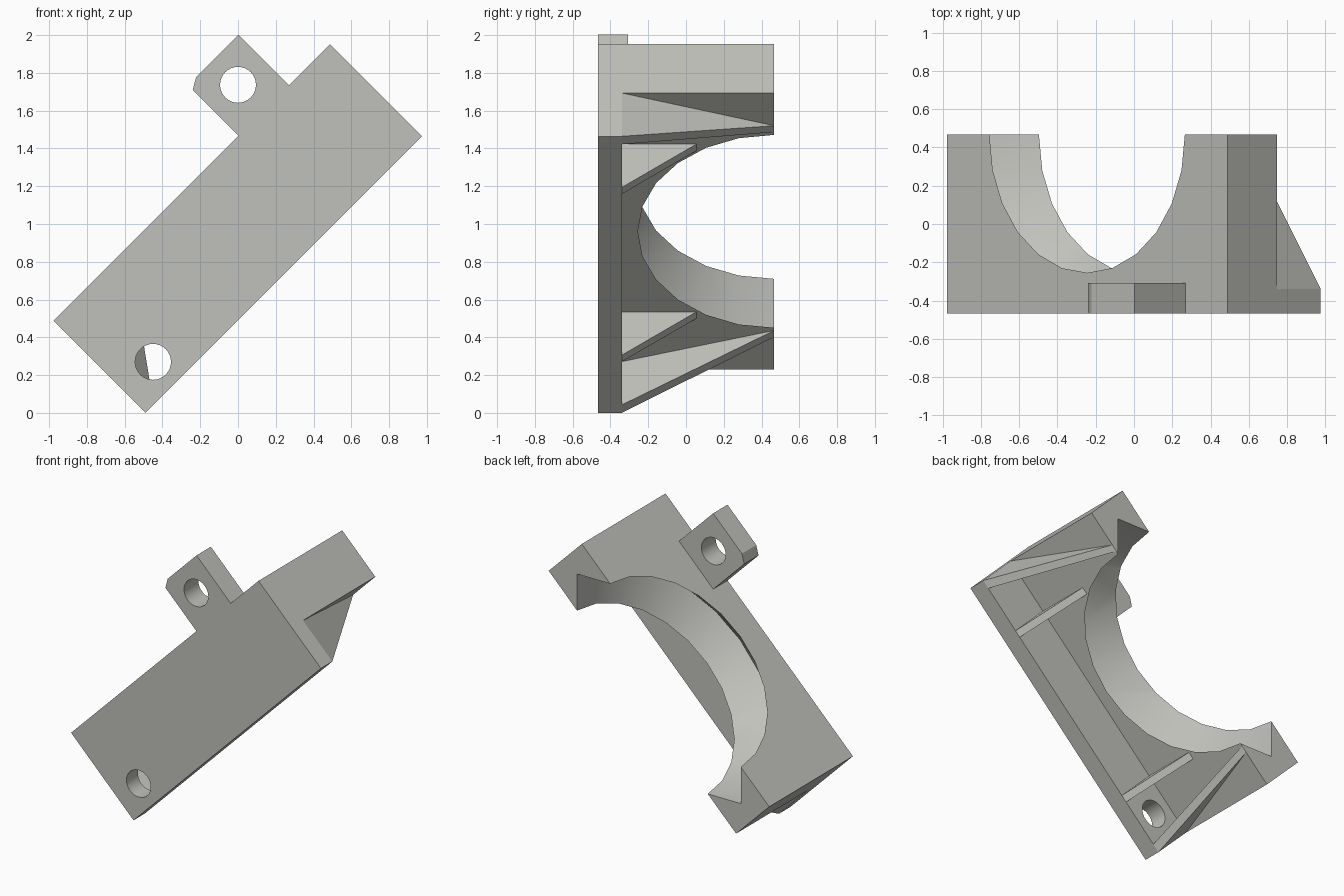
import bpy, bmesh, math
from mathutils import Matrix, Vector

if "Cube" in bpy.data.objects:
    bpy.data.objects.remove(bpy.data.objects["Cube"])

# Parts are made in an upright frame (length, depth, height), then tilted 45 degrees
TILT = Matrix.Rotation(math.radians(-45), 4, 'Y')
L0, L1 = -0.346, 1.725          # ends of the bracket
H0, HS, H1 = 0.346, 0.67, 1.036  # plate bottom, shelf underside, shelf top
F, P, B = -0.467, -0.34, 0.467   # front, back of plate, back of shelf
MID = (L0 + L1) / 2

grey = bpy.data.materials.new("light_grey")
grey.diffuse_color = (0.53, 0.53, 0.50, 1)
grey.use_nodes = True
grey.node_tree.nodes["Principled BSDF"].inputs["Base Color"].default_value = grey.diffuse_color


def finish(name, bm):
    bmesh.ops.recalc_face_normals(bm, faces=bm.faces)
    bm.transform(TILT)
    me = bpy.data.meshes.new(name)
    bm.to_mesh(me)
    bm.free()
    ob = bpy.data.objects.new(name, me)
    bpy.context.collection.objects.link(ob)
    me.materials.append(grey)
    return ob


def prism(name, pts, shift):
    """Extrude a closed outline of 3D points along a vector."""
    bm = bmesh.new()
    face = bm.faces.new([bm.verts.new(p) for p in pts])
    new = bmesh.ops.extrude_face_region(bm, geom=[face])["geom"]
    bmesh.ops.translate(bm, vec=shift, verts=[g for g in new if isinstance(g, bmesh.types.BMVert)])
    return finish(name, bm)


def combine(target, tool, op):
    mod = target.modifiers.new(tool.name, 'BOOLEAN')
    mod.operation, mod.object, mod.solver = op, tool, 'EXACT'
    bpy.context.view_layer.objects.active = target
    bpy.ops.object.modifier_apply(modifier=mod.name)
    bpy.data.objects.remove(tool)


# L-shaped body: front plate with a shelf along its upper half
section = [(F, H0), (P, H0), (P, HS), (B, HS), (B, H1), (F, H1)]
body = prism("bracket_body", [(L0, y, h) for y, h in section], (L1 - L0, 0, 0))

# Mounting tab with one clipped corner
outline = [(1.039, 0.98), (1.418, 0.98), (1.418, 1.414), (1.10, 1.414), (1.039, 1.378)]
tab = prism("tab", [(u, F, h) for u, h in outline], (0, 0.16, 0))
combine(body, tab, 'UNION')

# Round saddle with a V groove, turned around the height axis
bm = bmesh.new()
profile = [(0, 0.5), (0.722, 0.5), (0.722, HS), (0.905, (HS + H1) / 2),
           (0.722, H1), (0.722, 1.2), (0, 1.2)]
ring = [bm.verts.new((MID + r, B, h)) for r, h in profile]
edges = [bm.edges.new(e) for e in zip(ring, ring[1:])]
bmesh.ops.spin(bm, geom=ring + edges, cent=(MID, B, 0), axis=(0, 0, 1),
               angle=math.tau, steps=24, use_duplicate=False)
bmesh.ops.remove_doubles(bm, verts=bm.verts, dist=1e-4)
combine(body, finish("saddle_cutter", bm), 'DIFFERENCE')

# Screw holes
for u, h in ((1.228, 1.228), (-0.127, 0.509)):
    circle = [(u + 0.095 * math.cos(a), -0.6, h + 0.095 * math.sin(a))
              for a in (math.tau * i / 32 for i in range(32))]
    combine(body, prism("hole_cutter", circle, (0, 0.5, 0)), 'DIFFERENCE')

bpy.ops.object.select_all(action='DESELECT')
body.select_set(True)
bpy.context.view_layer.objects.active = body
bpy.ops.object.shade_smooth_by_angle(angle=math.radians(30))


def rib(name, side, base, tip, tip_y):
    """Triangular brace; base and tip are (outer, inner) distances from the middle."""
    bm = bmesh.new()
    o, i = [[bm.verts.new((MID + side * d, y, h)) for d, y, h in
             ((base[k], P, H0), (base[k], P, HS), (tip[k], tip_y, HS))] for k in (0, 1)]
    bm.faces.new(o)
    bm.faces.new(i)
    for a in range(3):
        b = (a + 1) % 3
        bm.faces.new((o[a], o[b], i[b], i[a]))
    finish(name, bm)


# Inner straight ribs and slanted end ribs
half = (L1 - L0) / 2
for side, word in ((-1, "lower"), (1, "upper")):
    rib(word + "_inner_rib", side, (0.653, 0.603), (0.653, 0.603), 0.055)
    rib(word + "_end_rib", side, (half, half - 0.06), (half - 0.245, half - 0.293), B)
